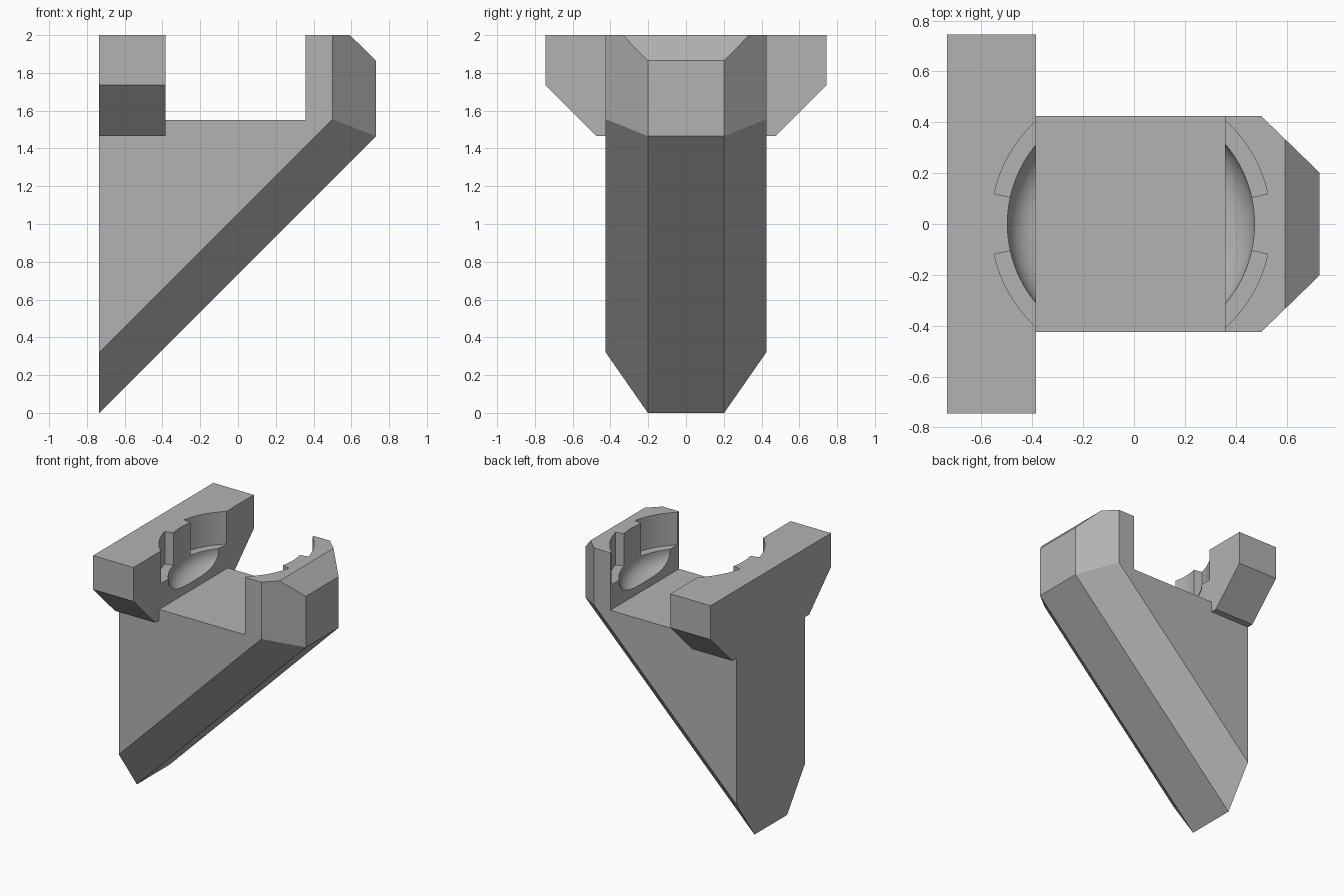
import bpy, bmesh, math

if "Cube" in bpy.data.objects:
    bpy.data.objects.remove(bpy.data.objects["Cube"])

grey = bpy.data.materials.new("plain_grey")
grey.diffuse_color = (0.45, 0.45, 0.45, 1)
grey.use_nodes = True
grey.node_tree.nodes["Principled BSDF"].inputs["Base Color"].default_value = grey.diffuse_color

CX = -0.012          # axis of the round seat
SLOT_L, SLOT_R, SLOT_Z = -0.385, 0.358, 1.55


def make(name, bm):
    bmesh.ops.recalc_face_normals(bm, faces=bm.faces)
    me = bpy.data.meshes.new(name)
    bm.to_mesh(me)
    bm.free()
    me.materials.append(grey)
    ob = bpy.data.objects.new(name, me)
    bpy.context.collection.objects.link(ob)
    return ob


def prism(name, points, offset):
    """Extrude a closed outline of 3D points along an offset vector."""
    bm = bmesh.new()
    face = bm.faces.new([bm.verts.new(p) for p in points])
    ext = bmesh.ops.extrude_face_region(bm, geom=[face])
    bmesh.ops.translate(bm, vec=offset,
                        verts=[v for v in ext["geom"] if isinstance(v, bmesh.types.BMVert)])
    return make(name, bm)


def combine(target, other, operation):
    mod = target.modifiers.new(operation.lower(), 'BOOLEAN')
    mod.operation, mod.solver, mod.object = operation, 'EXACT', other
    bpy.context.view_layer.objects.active = target
    bpy.ops.object.modifier_apply(modifier=mod.name)
    bpy.data.objects.remove(other)


# Wedge body with chamfered lower and front edges
bm = bmesh.new()
for s in (-1, 1):
    for x, y, z in [(-.735, .202, 0), (-.735, .425, .32), (-.735, .425, 2),
                    (.5, .425, 1.555), (.5, .425, 2), (.593, .335, 2),
                    (.73, .202, 1.465), (.73, .202, 1.865)]:
        bm.verts.new((x, s * y, z))
bmesh.ops.convex_hull(bm, input=bm.verts)
bmesh.ops.dissolve_limit(bm, angle_limit=math.radians(1), verts=bm.verts, edges=bm.edges)
body = make("bracket_body", bm)

# Open slot across the body
slot = prism("slot_cutter", [(SLOT_L, -1, SLOT_Z), (SLOT_R, -1, SLOT_Z),
                             (SLOT_R, -1, 2.2), (SLOT_L, -1, 2.2)], (0, 2, 0))
combine(body, slot, 'DIFFERENCE')

# Wide cross bar along the back
outline = [(-.745, 2), (-.745, 1.735), (-.475, 1.465), (.475, 1.465), (.745, 1.735), (.745, 2)]
bar = prism("cross_bar", [(-.735, y, z) for y, z in outline], (SLOT_L + .735, 0, 0))
combine(body, bar, 'UNION')

# Round seat with a filleted bottom edge
R, FILLET, FLOOR = 0.486, 0.12, 1.61
profile = [(0, FLOOR)]
for i in range(11):
    a = math.pi / 2 * i / 10
    profile.append((R - FILLET + FILLET * math.sin(a), FLOOR + FILLET - FILLET * math.cos(a)))
profile += [(R, 2.2), (0, 2.2)]
bm = bmesh.new()
verts = [bm.verts.new((CX + r, 0, z)) for r, z in profile]
edges = [bm.edges.new(pair) for pair in zip(verts, verts[1:])]
bmesh.ops.spin(bm, geom=verts + edges, cent=(CX, 0, 0), axis=(0, 0, 1),
               angle=2 * math.pi, steps=96, use_merge=True)
bmesh.ops.remove_doubles(bm, verts=bm.verts, dist=1e-5)
combine(body, make("seat_cutter", bm), 'DIFFERENCE')

# Four curved pockets leaving a tab in the middle of each wall
for sx in (-1, 1):
    for sy in (-1, 1):
        angles = [math.radians(12.5 + 45 * i / 16) for i in range(17)]
        ring = [(.551, a) for a in angles] + [(.42, a) for a in reversed(angles)]
        pts = [(CX + sx * r * math.cos(a), sy * r * math.sin(a), 1.745) for r, a in ring]
        combine(body, prism("pocket_cutter", pts, (0, 0, .5)), 'DIFFERENCE')

# Smooth the round seat, keep the edges sharp
bpy.ops.object.select_all(action='DESELECT')
body.select_set(True)
bpy.context.view_layer.objects.active = body
bpy.ops.object.shade_smooth_by_angle(angle=math.radians(20))
